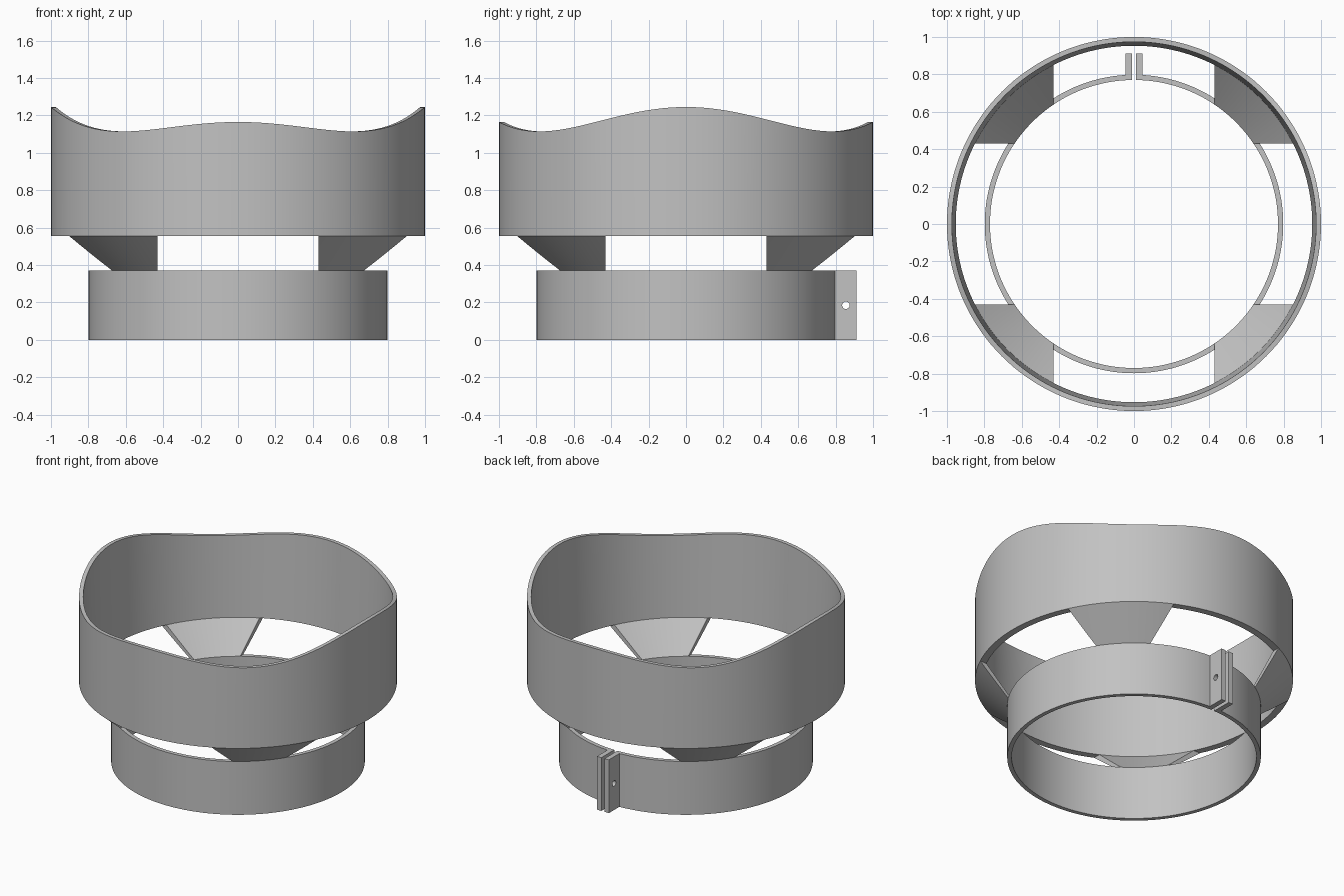
import bpy
import bmesh
from math import sin, cos, pi, asin
from mathutils import Matrix, Vector

cube = bpy.data.objects.get("Cube")
if cube:
    bpy.data.objects.remove(cube, do_unlink=True)

# Material
GREY = (0.54, 0.54, 0.54, 1)
plastic = bpy.data.materials.new("grey_plastic")
plastic.use_nodes = True
plastic.diffuse_color = GREY
plastic.node_tree.nodes["Principled BSDF"].inputs["Base Color"].default_value = GREY

# Main dimensions
SEGMENTS = 144
TOP_OUTER, TOP_INNER, RIM_INNER = 1.0, 0.953, 0.974
BASE_OUTER, BASE_INNER = 0.798, 0.77
BASE_TOP, COLLAR_BOTTOM = 0.37, 0.555
SLOT = 0.43
GAP, TAB_EDGE, TAB_END = 0.012, 0.046, 0.912


def finish(bm, name):
    bmesh.ops.recalc_face_normals(bm, faces=bm.faces[:])
    mesh = bpy.data.meshes.new(name)
    bm.to_mesh(mesh)
    bm.free()
    mesh.materials.append(plastic)
    obj = bpy.data.objects.new(name, mesh)
    bpy.context.collection.objects.link(obj)
    bpy.ops.object.select_all(action='DESELECT')
    obj.select_set(True)
    bpy.context.view_layer.objects.active = obj
    bpy.ops.object.shade_smooth_by_angle(angle=pi / 6)
    return obj


def sweep(profile, start, end, steps):
    """Turn profile(angle) -> [(radius, z)] about z; full turns are closed."""
    bm = bmesh.new()
    closed = end - start > 2 * pi - 1e-6
    sections = []
    for i in range(steps if closed else steps + 1):
        a = start + (end - start) * i / steps
        sections.append([bm.verts.new((r * cos(a), r * sin(a), z)) for r, z in profile(a)])
    pairs = list(zip(sections, sections[1:]))
    if closed:
        pairs.append((sections[-1], sections[0]))
    else:
        bm.faces.new(sections[0])
        bm.faces.new(sections[-1])
    for s, t in pairs:
        for k in range(len(s)):
            m = (k + 1) % len(s)
            bm.faces.new((s[k], s[m], t[m], t[k]))
    return bm


# Upper collar with a wavy rim
def collar_profile(a):
    rim = 1.162 + 0.04 * cos(2 * a) + 0.043 * cos(4 * a)
    return [(TOP_INNER, COLLAR_BOTTOM), (TOP_OUTER, COLLAR_BOTTOM),
            (TOP_OUTER, rim), (RIM_INNER, rim)]


finish(sweep(collar_profile, 0, 2 * pi, SEGMENTS), "upper_collar")

# Lower clamp ring, split at the back
half_gap = asin(GAP / BASE_OUTER)
finish(sweep(lambda a: [(BASE_INNER, 0), (BASE_OUTER, 0),
                        (BASE_OUTER, BASE_TOP), (BASE_INNER, BASE_TOP)],
             pi / 2 + half_gap, pi / 2 + 2 * pi - half_gap, SEGMENTS), "clamp_ring")

# Four sloping struts: cone shell quarters trimmed by straight slots
for i, name in enumerate(("back_left", "back_right", "front_right", "front_left")):
    bm = sweep(lambda a: [(BASE_INNER, BASE_TOP), (BASE_OUTER, BASE_TOP),
                          (TOP_OUTER, COLLAR_BOTTOM), (TOP_INNER, COLLAR_BOTTOM)],
               0, pi / 2, SEGMENTS // 4)
    for axis in (Vector((1, 0, 0)), Vector((0, 1, 0))):
        cut = bmesh.ops.bisect_plane(bm, geom=bm.verts[:] + bm.edges[:] + bm.faces[:],
                                     plane_co=axis * SLOT, plane_no=axis, clear_inner=True)
        rim_edges = [e for e in cut["geom_cut"] if isinstance(e, bmesh.types.BMEdge)]
        bmesh.ops.holes_fill(bm, edges=rim_edges, sides=0)
    bm.transform(Matrix.Rotation(i * pi / 2, 4, 'Z'))
    finish(bm, name + "_strut")

# Clamp tabs with a bolt hole
for side, name in ((1, "left"), (-1, "right")):
    bm = bmesh.new()
    x = side * GAP
    y0, hole_y, hole_z, hole_r = 0.775, 0.855, BASE_TOP / 2, 0.02
    outline = [(y0, 0), (TAB_END, 0), (TAB_END, BASE_TOP), (y0, BASE_TOP)]
    hole = [(hole_y + hole_r * cos(k * pi / 12), hole_z + hole_r * sin(k * pi / 12))
            for k in range(24)]
    for loop in (outline, hole):
        vs = [bm.verts.new((x, y, z)) for y, z in loop]
        for k in range(len(vs)):
            bm.edges.new((vs[k - 1], vs[k]))
    bmesh.ops.triangle_fill(bm, edges=bm.edges[:], use_beauty=True)
    plate = bmesh.ops.extrude_face_region(bm, geom=bm.faces[:], use_keep_orig=True)
    moved = [v for v in plate["geom"] if isinstance(v, bmesh.types.BMVert)]
    bmesh.ops.translate(bm, verts=moved, vec=(side * (TAB_EDGE - GAP), 0, 0))
    finish(bm, name + "_clamp_tab")
